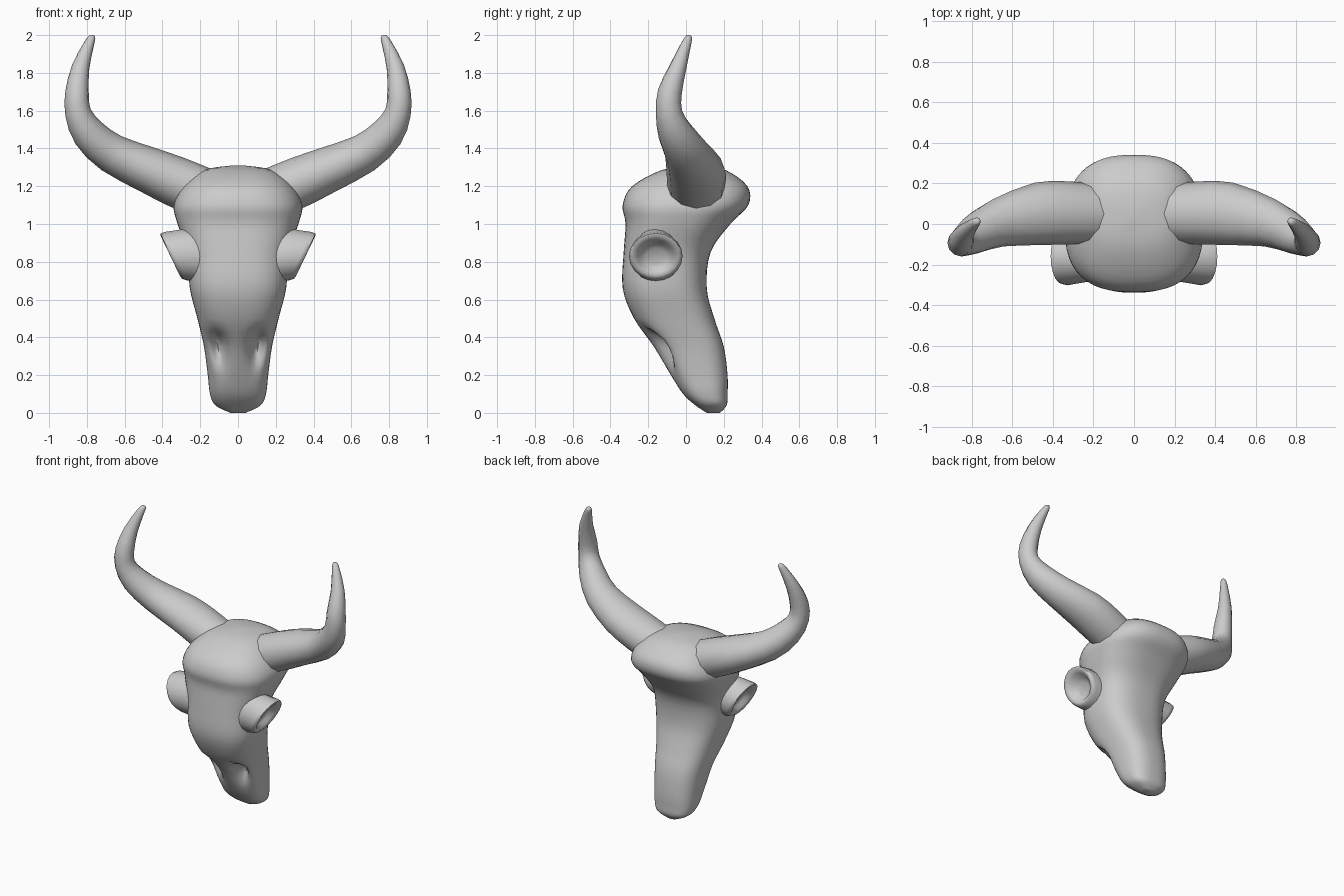
import bpy, bmesh
from math import cos, sin, pi, exp
from mathutils import Vector

if "Cube" in bpy.data.objects:
    bpy.data.objects.remove(bpy.data.objects["Cube"])


def loft(name, rings):
    """Skin a list of closed rings and cap both ends."""
    bm = bmesh.new()
    rows = [[bm.verts.new(p) for p in ring] for ring in rings]
    n = len(rows[0])
    for a, b in zip(rows, rows[1:]):
        for i in range(n):
            bm.faces.new((a[i], a[(i + 1) % n], b[(i + 1) % n], b[i]))
    bm.faces.new(rows[0])
    bm.faces.new(rows[-1])
    bmesh.ops.recalc_face_normals(bm, faces=bm.faces)
    mesh = bpy.data.meshes.new(name)
    bm.to_mesh(mesh)
    bm.free()
    ob = bpy.data.objects.new(name, mesh)
    bpy.context.collection.objects.link(ob)
    bpy.ops.object.select_all(action='DESELECT')
    ob.select_set(True)
    bpy.context.view_layer.objects.active = ob
    bpy.ops.object.shade_smooth_by_angle(angle=pi / 3)
    return ob


def refine(rows, steps):
    """Catmull-Rom interpolation through tuples of numbers."""
    out = []
    for i in range(len(rows) - 1):
        q = [rows[max(i - 1, 0)], rows[i], rows[i + 1], rows[min(i + 2, len(rows) - 1)]]
        for s in range(steps):
            t = s / steps
            out.append([b + t / 2 * (c - a + t * (2 * a - 5 * b + 4 * c - d + t * (3 * (b - c) + d - a)))
                        for a, b, c, d in zip(*q)])
    return out + [list(rows[-1])]


def spow(v, e):
    return abs(v) ** e * (1 if v >= 0 else -1)


# Skull: horizontal sections (z, half width, front y, back y)
sections = [(1.31, .03, .02, .08), (1.285, .18, -.13, .21), (1.2, .29, -.285, .325),
            (1.1, .34, -.335, .33), (1.0, .32, -.32, .235), (.85, .27, -.33, .13),
            (.66, .255, -.335, .11), (.5, .215, -.275, .15), (.35, .18, -.17, .2),
            (.2, .16, -.08, .22), (.1, .148, -.015, .22), (.04, .12, .05, .215), (0, .04, .11, .18)]
rings = []
for z, w, yf, yb in refine(sections, 4):
    ring = []
    for i in range(48):
        a = 2 * pi * i / 48
        x = w * spow(cos(a), 2 / 2.6)
        y = (yf + yb) / 2 + (yb - yf) / 2 * spow(sin(a), 2 / 2.6)
        # Nostril hollows: deep at the top, tapering down the snout
        if sin(a) < 0:
            sz = .045 if z > .38 else .11
            y += .11 * exp(-((abs(x) - .06 - .12 * max(z, .2) ) / .038) ** 2 - ((z - .38) / sz) ** 2)
        ring.append((x, y, z))
    rings.append(ring)
loft("skull", rings)

# Horn path: x, y, z, radius, radius across (front to back)
horn = [(.2, .05, 1.17, .135, .15), (.33, .055, 1.225, .133, .155), (.47, .05, 1.285, .122, .155),
        (.67, .005, 1.375, .104, .12), (.79, -.055, 1.48, .09, .095), (.847, -.09, 1.59, .069, .07),
        (.852, -.085, 1.7, .062, .064), (.833, -.042, 1.83, .047, .045), (.79, .0, 1.95, .028, .027),
        (.772, .015, 1.99, .018, .018), (.769, .018, 2.0, .007, .007)]
# Eye socket rings: centre x, radius y, radius z, tilt
socket = [(.2, .12, .15, .25), (.33, .142, .128, .45), (.353, .136, .12, .48), (.358, .122, .108, .48),
          (.342, .098, .085, .45), (.312, .078, .066, .38), (.298, .05, .042, .33)]

for side, s in (("right", 1), ("left", -1)):
    path = refine(horn, 2)
    rings = []
    for i, (x, y, z, r, ry) in enumerate(path):
        t = (Vector(path[min(i + 1, len(path) - 1)][:3]) - Vector(path[max(i - 1, 0)][:3])).normalized()
        v = Vector((0, 1, 0))
        v = (v - t * v.dot(t)).normalized()
        u = t.cross(v)
        ring = [Vector((x, y, z)) + u * r * cos(k * pi / 6) + v * ry * sin(k * pi / 6) for k in range(12)]
        rings.append([(s * p.x, p.y, min(p.z, 2.0)) for p in ring])
    loft(side + "_horn", rings)

    rings = []
    for cx, ry, rz, tilt in socket:
        ang = [2 * pi * k / 20 for k in range(20)]
        rings.append([(s * (cx + tilt * rz * sin(a)), -.16 + ry * cos(a), .83 + rz * sin(a)) for a in ang])
    loft(side + "_eye_socket", rings)
